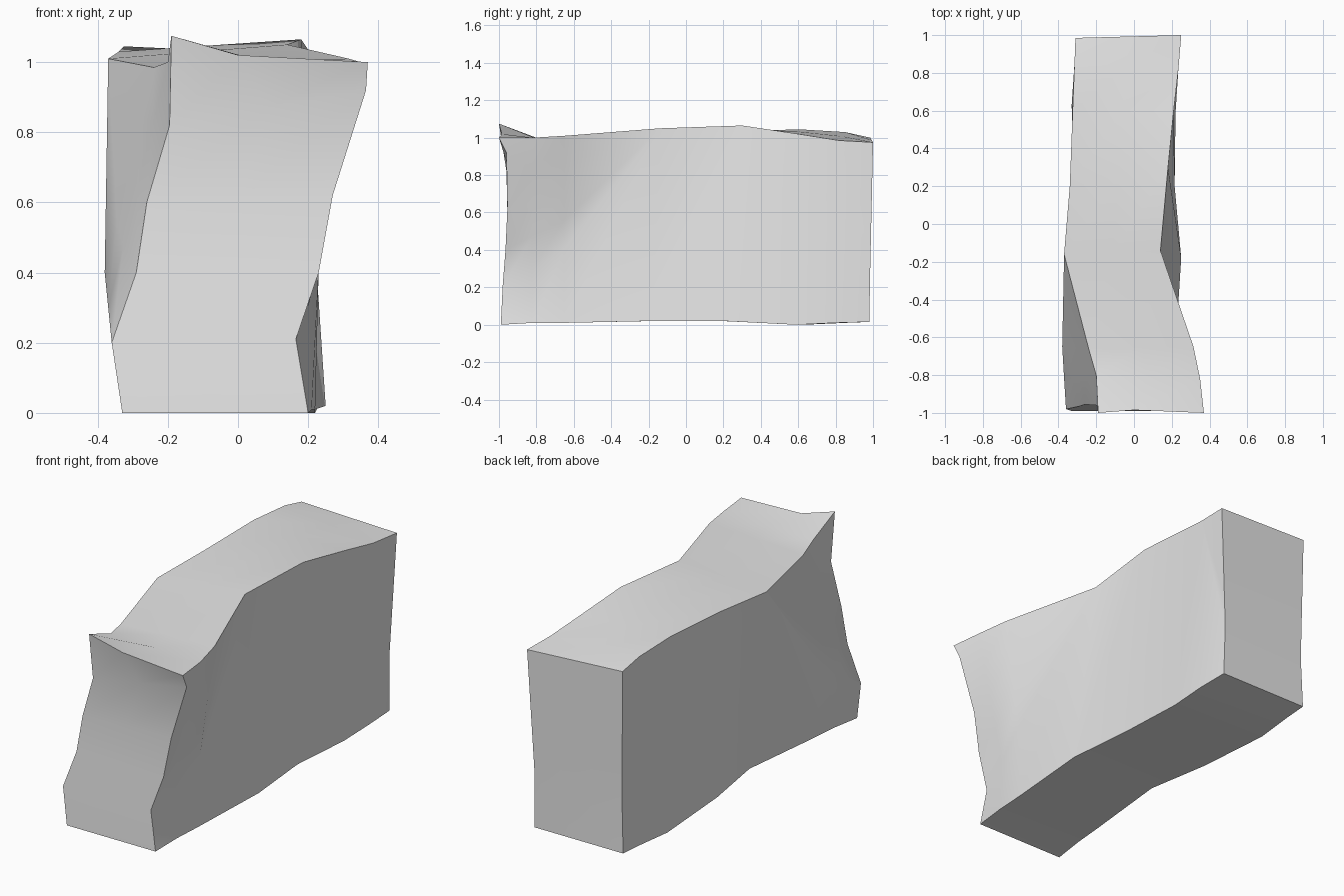
import bpy
import bmesh
import math
from mathutils import Vector

old = bpy.data.objects.get("Cube")
if old:
    bpy.data.objects.remove(old, do_unlink=True)

stone = bpy.data.materials.new("light_grey_stone")
stone.use_nodes = True
grey = (0.8, 0.8, 0.8, 1)
stone.diffuse_color = grey
stone.node_tree.nodes["Principled BSDF"].inputs["Base Color"].default_value = grey

LEVELS = 6


def column(bottom, crease, top):
    """Six points: the foot, then the crease evenly rising to the rim."""
    a, b, c = Vector(bottom), Vector(crease), Vector(top)
    return [a] + [b.lerp(c, i / (LEVELS - 2)) for i in range(LEVELS - 1)]


def wall(bottom, top):
    """Straight wall behind the crease: foot and rim only."""
    return column(bottom, top, top)


# Uneven front corners, from foot to rim
front_y = (-0.99, -0.98, -0.965, -0.955, -0.96, -1.0)
west_front = zip((-0.33, -0.36, -0.29, -0.26, -0.195, -0.19), front_y,
                 (0, 0.2, 0.4, 0.6, 0.82, 1.075))
east_front = zip((0.2, 0.165, 0.23, 0.27, 0.365, 0.37), front_y,
                 (0, 0.21, 0.4, 0.62, 0.92, 1.0))

# Columns of both long sides, front to back
west = [
    [Vector(p) for p in west_front],
    column((-0.315, -0.82, 0.01), (-0.37, -0.82, 0.3), (-0.2, -0.8, 1.0)),
    column((-0.30, -0.65, 0.01), (-0.38, -0.65, 0.4), (-0.24, -0.66, 0.985)),
    wall((-0.26, -0.17, 0.02), (-0.37, -0.16, 1.01)),
    wall((-0.32, 0.19, 0.02), (-0.34, 0.2, 1.03)),
    wall((-0.33, 0.63, 0), (-0.325, 0.6, 1.045)),
    wall((-0.315, 0.85, 0.01), (-0.315, 0.85, 1.03)),
    column((-0.31, 0.98, 0.015), (-0.3, 0.975, 0.3), (-0.31, 0.985, 1.0)),
]
east = [
    [Vector(p) for p in east_front],
    column((0.21, -0.82, 0.01), (0.2, -0.82, 0.3), (0.35, -0.82, 1.0)),
    column((0.22, -0.65, 0.01), (0.23, -0.65, 0.41), (0.315, -0.65, 1.01)),
    wall((0.25, -0.18, 0.02), (0.14, -0.14, 1.05)),
    wall((0.215, 0.2, 0.02), (0.18, 0.3, 1.065)),
    wall((0.22, 0.59, 0), (0.21, 0.6, 1.02)),
    wall((0.225, 0.8, 0.01), (0.235, 0.82, 0.985)),
    column((0.22, 0.98, 0.015), (0.215, 0.985, 0.3), (0.25, 1.0, 0.975)),
]

bm = bmesh.new()


def strip(first, second):
    """Faces between two equally long rows of points."""
    for i in range(len(first) - 1):
        quad = (first[i], first[i + 1], second[i + 1], second[i])
        corners = []
        for p in quad:
            if all((p - q).length > 1e-5 for q in corners):
                corners.append(p)
        if len(corners) > 2:
            bm.faces.new([bm.verts.new(p) for p in corners])


# Long sides
for side in (west, east):
    for a, b in zip(side, side[1:]):
        strip(a, b)

# Front and back ends, each with a centre seam
for k in (0, -1):
    seam = [a.lerp(b, 0.5) for a, b in zip(west[k], east[k])]
    if k == 0:
        seam[-1] = Vector((0, -0.985, 1.02))
    strip(west[k], seam)
    strip(seam, east[k])

# Worn top and flat underside
for level in (-1, 0):
    left = [c[level] for c in west]
    right = [c[level] for c in east]
    seam = [a.lerp(b, 0.5) for a, b in zip(left, right)]
    if level == -1:
        seam[0] = Vector((0, -0.985, 1.02))
    strip(left, seam)
    strip(seam, right)

bmesh.ops.remove_doubles(bm, verts=bm.verts, dist=0.0005)
bmesh.ops.recalc_face_normals(bm, faces=bm.faces)
mesh = bpy.data.meshes.new("stone_block")
bm.to_mesh(mesh)
bm.free()
mesh.materials.append(stone)

block = bpy.data.objects.new("stone_block", mesh)
bpy.context.collection.objects.link(block)
bpy.ops.object.select_all(action="DESELECT")
block.select_set(True)
bpy.context.view_layer.objects.active = block
bpy.ops.object.shade_smooth_by_angle(angle=math.radians(30))
